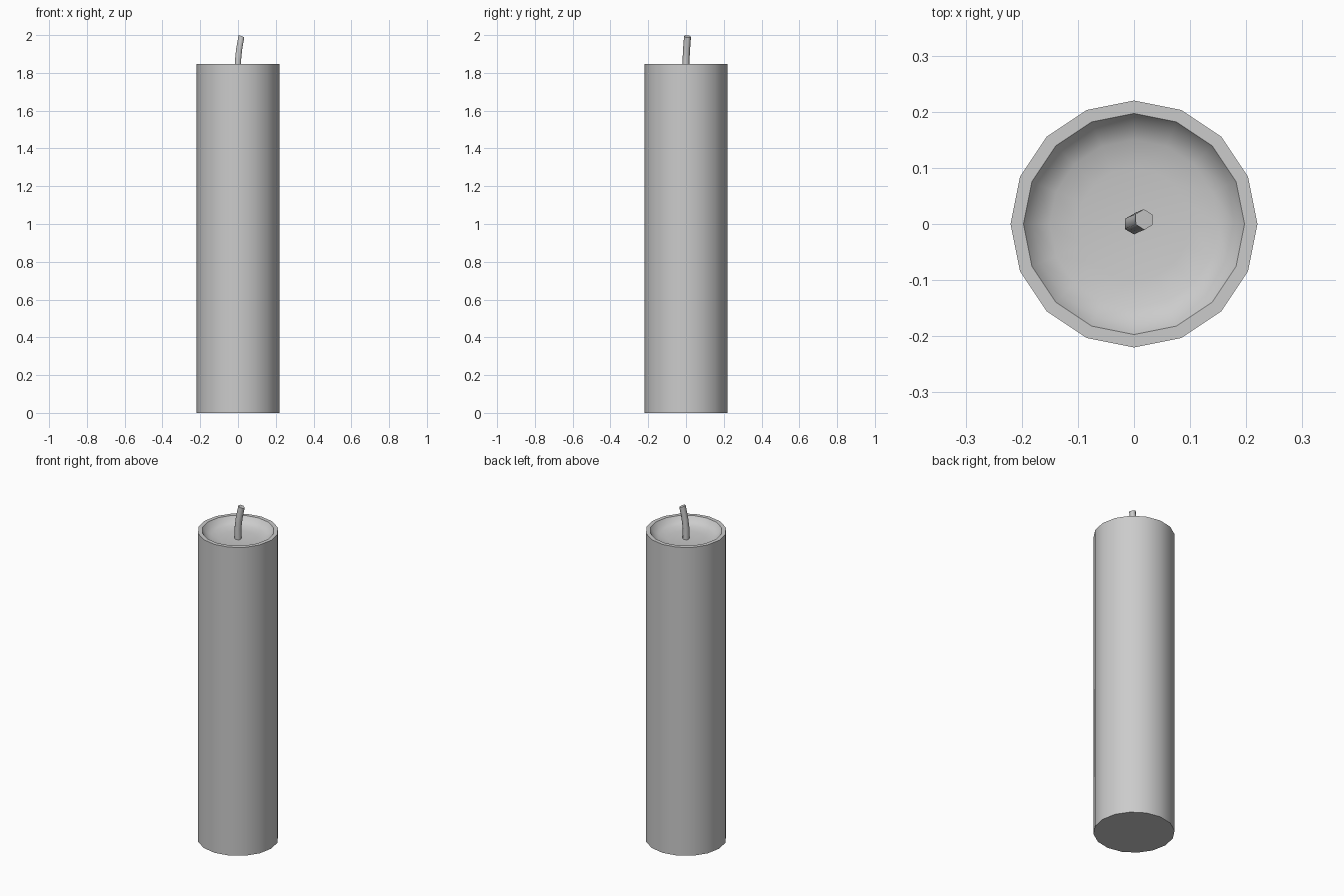
import bpy, bmesh, math
from mathutils import Vector

if "Cube" in bpy.data.objects:
    bpy.data.objects.remove(bpy.data.objects["Cube"])


def loft(name, rings, angle):
    """Skin a list of point rings, cap both ends, smooth below the given angle."""
    bm = bmesh.new()
    loops = [[bm.verts.new(p) for p in ring] for ring in rings]
    n = len(loops[0])
    for a, b in zip(loops, loops[1:]):
        for i in range(n):
            j = (i + 1) % n
            bm.faces.new((a[i], a[j], b[j], b[i]))
    bm.faces.new(loops[0][::-1])
    bm.faces.new(loops[-1])
    bmesh.ops.recalc_face_normals(bm, faces=bm.faces)
    mesh = bpy.data.meshes.new(name)
    bm.to_mesh(mesh)
    bm.free()
    obj = bpy.data.objects.new(name, mesh)
    bpy.context.collection.objects.link(obj)
    bpy.ops.object.select_all(action='DESELECT')
    obj.select_set(True)
    bpy.context.view_layer.objects.active = obj
    bpy.ops.object.shade_smooth_by_angle(angle=math.radians(angle))
    return obj


def ring(center, radius, sides, normal=(0, 0, 1), start=0.0):
    q = Vector((0, 0, 1)).rotation_difference(Vector(normal))
    c = Vector(center)
    pts = []
    for i in range(sides):
        a = start + 2 * math.pi * i / sides
        pts.append(c + q @ Vector((radius * math.cos(a), radius * math.sin(a), 0)))
    return pts


# Wax body: 16-sided cylinder with a shallow melted bowl inside a thin rim
profile = [(0.22, 0.0), (0.22, 1.848), (0.197, 1.848), (0.18, 1.822),
           (0.15, 1.808), (0.10, 1.80)]
loft("candle_wax", [ring((0, 0, z), r, 16) for r, z in profile], 50)

# Wick: thin six-sided stem that bends to one side
stem = [((0, 0, 1.79), (0, 0, 1)),
        ((0, 0, 1.865), (0.08, 0.03, 1)),
        ((0.006, 0.003, 1.925), (0.18, 0.07, 1)),
        ((0.018, 0.008, 1.993), (0.38, 0.14, 1))]
loft("wick", [ring(c, 0.0185, 6, d, math.pi / 2) for c, d in stem], 62)
